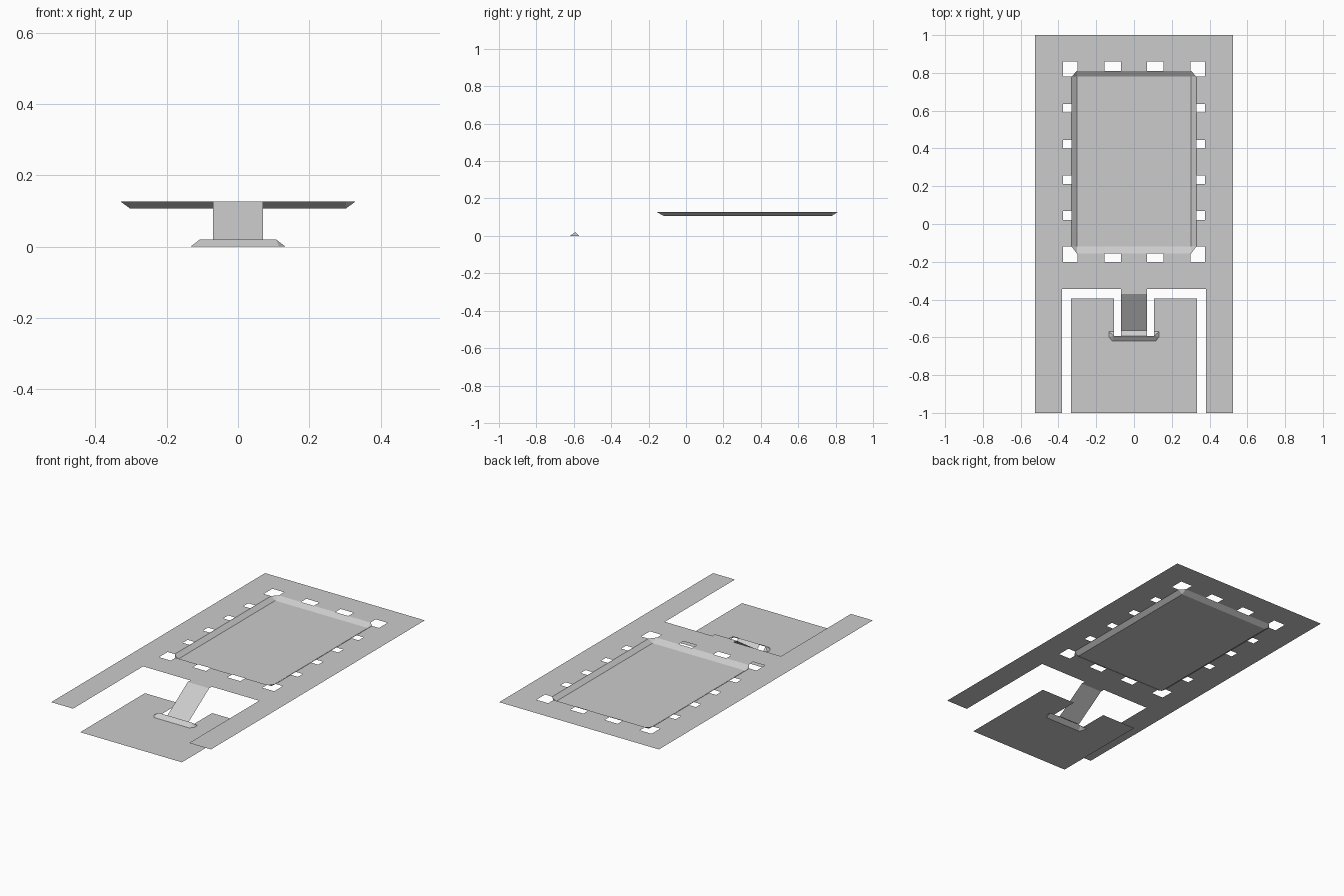
import bpy, bmesh

if "Cube" in bpy.data.objects:
    bpy.data.objects.remove(bpy.data.objects["Cube"])

Z_TOP, Z_TRAY, RIDGE = 0.127, 0.107, 0.02


def make(name, polys):
    """Flat-faced sheet object from polygons, welded, facing up."""
    bm = bmesh.new()
    for p in polys:
        f = bm.faces.new([bm.verts.new(v) for v in p])
        f.normal_update()
        if f.normal.z < 0:
            f.normal_flip()
    bmesh.ops.remove_doubles(bm, verts=bm.verts[:], dist=1e-4)
    bmesh.ops.dissolve_limit(bm, angle_limit=0.01, verts=bm.verts[:], edges=bm.edges[:])
    me = bpy.data.meshes.new(name)
    bm.to_mesh(me)
    bm.free()
    ob = bpy.data.objects.new(name, me)
    bpy.context.collection.objects.link(ob)
    return ob


def sheet(outer, holes, z):
    """Flat rectangle with rectangular holes; rects are x0, x1, y0, y1."""
    rects = [outer] + holes
    xs = sorted({v for r in rects for v in r[:2]})
    ys = sorted({v for r in rects for v in r[2:]})
    out = []
    for x0, x1 in zip(xs, xs[1:]):
        for y0, y1 in zip(ys, ys[1:]):
            cx, cy = (x0 + x1) / 2, (y0 + y1) / 2
            if not any(h[0] < cx < h[1] and h[2] < cy < h[3] for h in holes):
                out.append([(x0, y0, z), (x1, y0, z), (x1, y1, z), (x0, y1, z)])
    return out


def mirror(polys):
    return polys + [[(-x, y, z) for x, y, z in p] for p in polys]


# Frame: tray opening, front bay and the rows of small windows
holes = [(-0.33, 0.33, -0.155, 0.81),
         (-0.38, -0.07, -1, -0.345), (0.07, 0.38, -1, -0.345), (-0.07, 0.07, -1, -0.37)]
for s in (-1, 1):
    def side(a, b, y0, y1):
        holes.append((min(s * a, s * b), max(s * a, s * b), y0, y1))
    side(0.30, 0.377, 0.78, 0.86)
    side(0.30, 0.377, -0.20, -0.12)
    side(0.07, 0.155, 0.81, 0.86)
    side(0.07, 0.155, -0.20, -0.155)
    for i in range(4):
        side(0.332, 0.377, 0.022 + 0.189 * i, 0.068 + 0.189 * i)
make("frame", sheet((-0.523, 0.523, -0.99, 1.0), holes, Z_TOP))

# Recessed tray floor, sloped walls and corner webs
make("tray_floor", sheet((-0.303, 0.303, -0.12, 0.78), [], Z_TRAY))
walls = [[(0.33, -0.12, Z_TOP), (0.33, 0.78, Z_TOP), (0.303, 0.78, Z_TRAY), (0.303, -0.12, Z_TRAY)]]
for yi, yo in ((-0.12, -0.155), (0.78, 0.81)):
    walls.append([(0, yi, Z_TRAY), (0.303, yi, Z_TRAY), (0.303, yo, Z_TOP), (0, yo, Z_TOP)])
    walls.append([(0.303, yi, Z_TRAY), (0.33, yi, Z_TOP), (0.303, yo, Z_TOP)])
make("tray_walls", mirror(walls))

# Lower plate with notch for the ramp
make("lower_plate", sheet((-0.333, 0.333, -1, -0.395),
                          [(-0.107, 0.107, -0.62, -0.395), (-0.133, 0.133, -0.62, -0.57)], 0))

# Ramp down from the frame to the ridge
make("ramp", [[(-0.07, -0.37, Z_TOP), (0.07, -0.37, Z_TOP), (0.07, -0.563, 0), (-0.07, -0.563, 0)]])

# Ridge: back slope, front slope, end facets
a = (0.107, -0.592, RIDGE)
ring = [(0.107, -0.57, 0), (0.133, -0.57, 0), (0.133, -0.598, 0), (0.115, -0.62, 0)]
ends = [[a, p, q] for p, q in zip(ring, ring[1:])]
ends.append([(0.115, -0.62, 0), (0.133, -0.62, 0), (0.133, -0.598, 0)])
ends.append([(0, -0.592, RIDGE), a, (0.115, -0.62, 0), (0, -0.62, 0)])
ends.append([(0, -0.563, 0), (0.07, -0.563, 0), (0.07, -0.592, RIDGE), (0, -0.592, RIDGE)])
make("ridge", mirror(ends))
